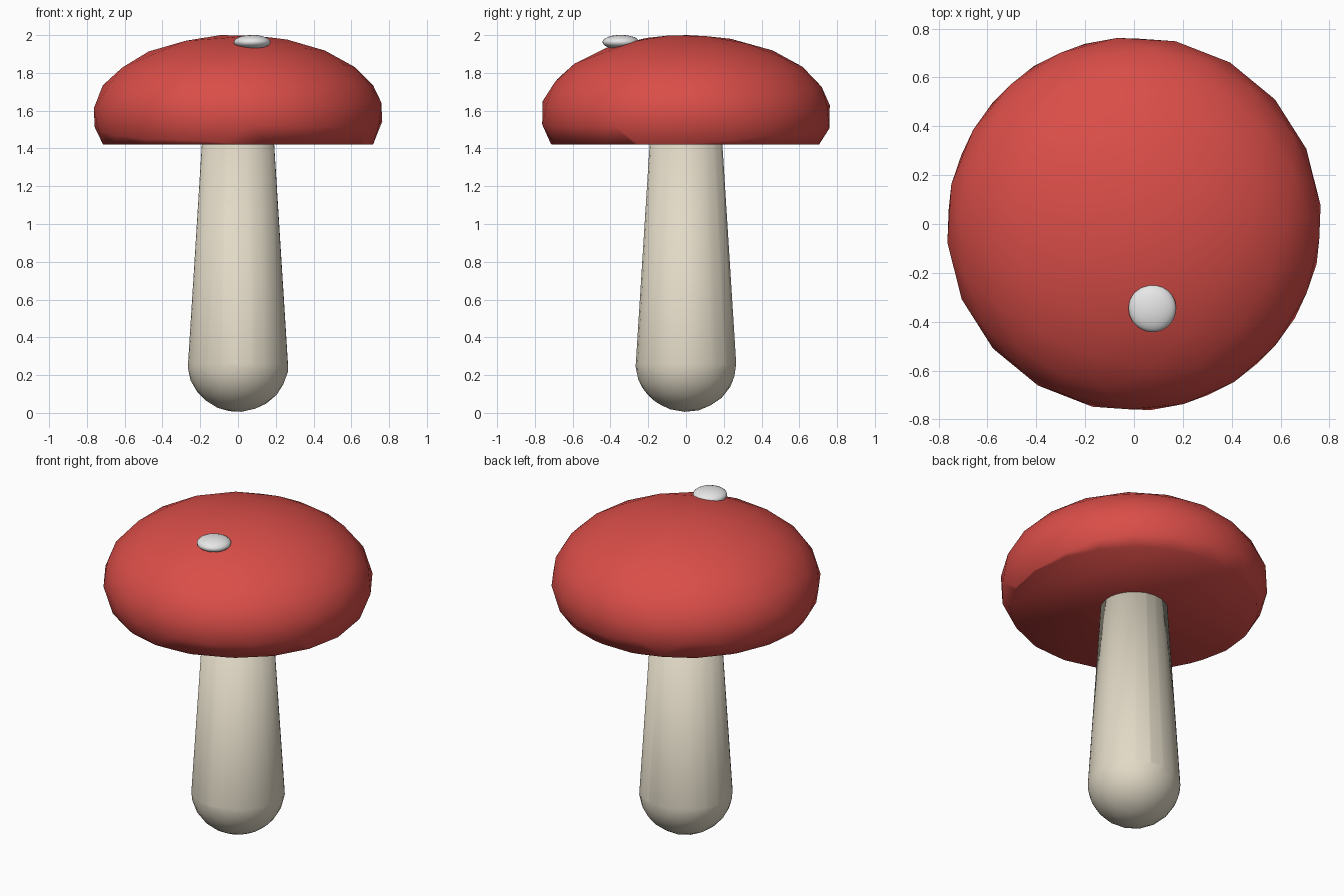
import bpy, bmesh
from mathutils import Matrix, Vector, Euler

cube = bpy.data.objects.get("Cube")
if cube:
    bpy.data.objects.remove(cube, do_unlink=True)


def material(name, rgb):
    mat = bpy.data.materials.new(name)
    mat.use_nodes = True
    mat.diffuse_color = (*rgb, 1)
    mat.node_tree.nodes["Principled BSDF"].inputs["Base Color"].default_value = (*rgb, 1)
    return mat


red = material("cap red", (0.70, 0.075, 0.065))
cream = material("stem cream", (0.76, 0.70, 0.57))
white = material("spot white", (0.80, 0.80, 0.80))


def ball(radius, height, centre, turn=(0, 0, 0), detail=3):
    """Faceted ellipsoid as a bmesh; turn rotates the facets, not the shape."""
    bm = bmesh.new()
    bmesh.ops.create_icosphere(bm, subdivisions=detail, radius=1)
    bm.transform(Euler(turn).to_matrix().to_4x4())
    bm.transform(Matrix.Translation(centre) @ Matrix.Diagonal((radius, radius, height, 1)))
    return bm


def cut(bm, z, keep_above):
    """Slice at height z and return the rim edges."""
    result = bmesh.ops.bisect_plane(
        bm, geom=bm.verts[:] + bm.edges[:] + bm.faces[:], plane_co=(0, 0, z),
        plane_no=(0, 0, 1), clear_inner=keep_above, clear_outer=not keep_above)
    return [e for e in result["geom_cut"] if isinstance(e, bmesh.types.BMEdge)]


def finish(bm, name, mat):
    bmesh.ops.recalc_face_normals(bm, faces=bm.faces)
    mesh = bpy.data.meshes.new(name)
    bm.to_mesh(mesh)
    bm.free()
    mesh.materials.append(mat)
    mesh.shade_smooth()
    obj = bpy.data.objects.new(name, mesh)
    bpy.context.collection.objects.link(obj)


# Cap: flattened dome with a closed flat underside
CAP_BASE = 1.42
bm = ball(0.77, 0.425, (0, 0, 1.578), turn=(0.12, 0.08, 0.1))
rim = cut(bm, CAP_BASE, True)
bmesh.ops.contextual_create(bm, geom=rim)
finish(bm, "cap", red)

# Stem: rounded foot whose rim is drawn up into a tapering shaft
FOOT = 0.26
bm = ball(0.268, 0.255, (0, 0, FOOT), turn=(0.1, 0.15, 0.3))
rim = cut(bm, FOOT, False)
shaft = bmesh.ops.extrude_edge_only(bm, edges=rim)["geom"]
for v in (g for g in shaft if isinstance(g, bmesh.types.BMVert)):
    v.co = Vector((v.co.x * 0.72, v.co.y * 0.72, CAP_BASE + 0.02))
top = [g for g in shaft if isinstance(g, bmesh.types.BMEdge)
       and all(v.co.z > CAP_BASE for v in g.verts)]
bmesh.ops.contextual_create(bm, geom=top)
finish(bm, "stem", cream)

# Spots: one resting on the cap, one almost sunk into it
finish(ball(0.098, 0.038, (0.075, -0.345, 1.963)), "front_spot", white)
finish(ball(0.098, 0.038, (0.285, 0.235, 1.890)), "back_spot", white)
